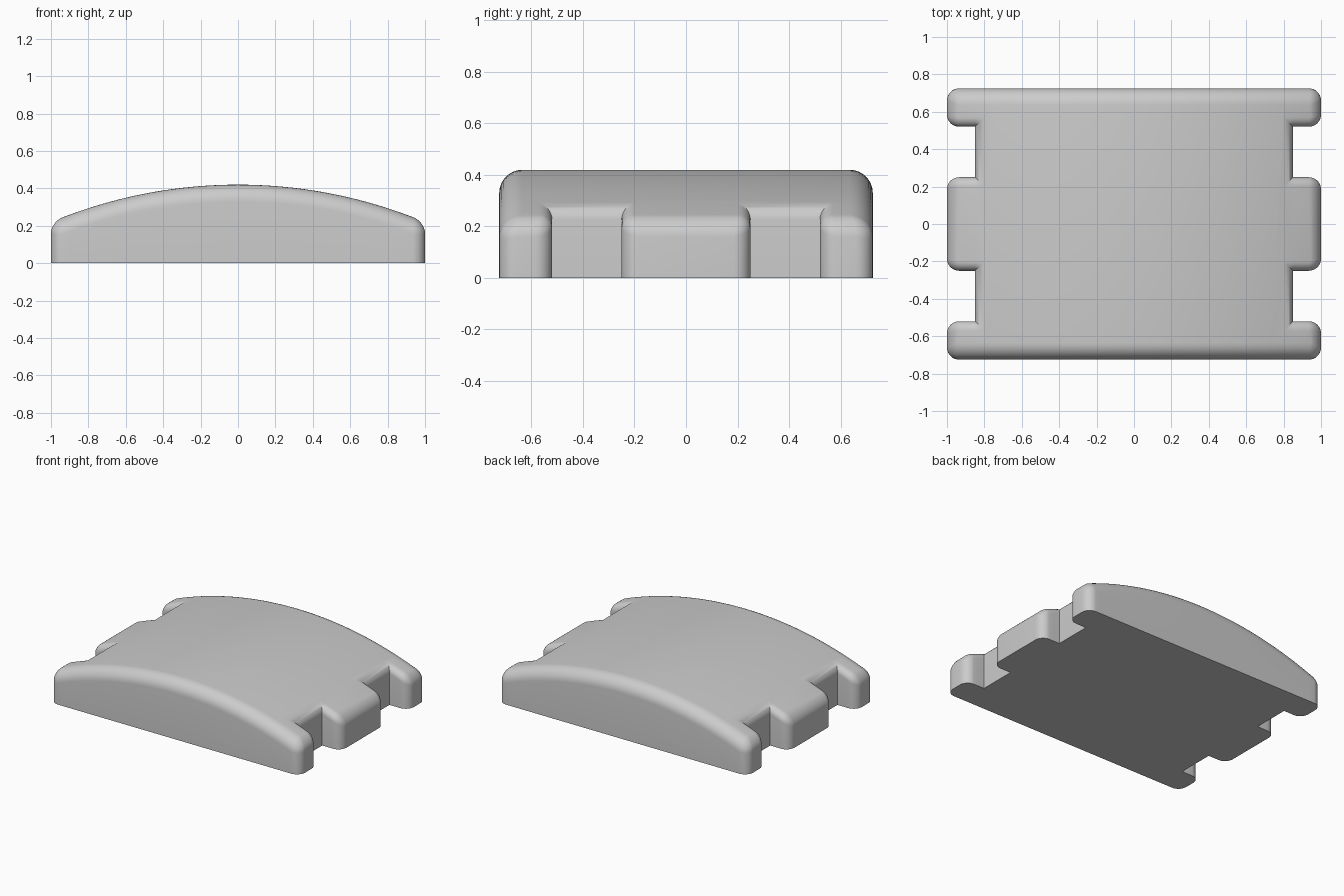
import bpy, bmesh
from math import sin, cos, pi, sqrt
from mathutils import Vector

if "Cube" in bpy.data.objects:
    bpy.data.objects.remove(bpy.data.objects["Cube"])

CROWN, ARC_R = 0.42, 2.6             # crown height and radius of the arched top
CORNER = 0.065                       # plan radius of the outer corners
LONG, END, SIDE = 0.09, 0.06, 0.05   # top edge rounding per kind of edge
STEPS, FLOOR = 8, -1.0


def arch(x):
    return CROWN - ARC_R + sqrt(ARC_R ** 2 - x * x)


# Plan outline, counter-clockwise: corner, then rounding of the edge leaving it
quarter = [(1, 0.725), (1, 0.52), (0.85, 0.52), (0.85, 0.25), (1, 0.25)]
right = [(x, -y) for x, y in quarter] + quarter[::-1]
outline = [Vector(p) for p in right + [(-x, -y) for x, y in right]]
count = len(outline)
rounding = []
for i, p in enumerate(outline):
    q = outline[(i + 1) % count]
    if abs(p.y - q.y) < 0.001:
        rounding.append(LONG if abs(p.y) > 0.7 else SIDE)
    else:
        rounding.append(END if abs(p.x) > 0.9 else SIDE)


def ring(angle):
    """Points of the rounded outline, moved inward and down by the edge rounding."""
    inset, drop = 1 - cos(angle), 1 - sin(angle)
    radius = max(CORNER * cos(angle), 0.004)
    points = []
    for i, p in enumerate(outline):
        before = (p - outline[i - 1]).normalized()
        after = (outline[(i + 1) % count] - p).normalized()
        r0, r1 = rounding[i - 1], rounding[i]
        n0, n1 = Vector((-before.y, before.x)), Vector((-after.y, after.x))
        c = p + n0 * r0 * inset + n1 * r1 * inset
        if before.cross(after) < 0:          # inner corners stay sharp
            points.append((c.x, c.y, -drop * r0))
            continue
        centre = c + (n0 + n1) * radius
        for k in range(STEPS + 1):
            t = k / STEPS
            v = centre - (n0 * cos(t * pi / 2) + n1 * sin(t * pi / 2)) * radius
            points.append((v.x, v.y, -drop * (r0 + (r1 - r0) * t)))
    return points


# Stack of rings: floor, top of the wall, then the rounded edge
bm = bmesh.new()
levels = [[(x, y, FLOOR) for x, y, z in ring(0)]]
levels += [ring(k / STEPS * pi / 2) for k in range(STEPS + 1)]
rings = [[bm.verts.new(p) for p in level] for level in levels]
for low, high in zip(rings, rings[1:]):
    for i in range(len(low)):
        j = (i + 1) % len(low)
        bm.faces.new((low[i], low[j], high[j], high[i]))
bm.faces.new(rings[-1])
bm.faces.new(rings[0][::-1])

# Slice across the width, then bend the top into its arch
slices = 40
for k in range(1, slices):
    geom = bm.verts[:] + bm.edges[:] + bm.faces[:]
    bmesh.ops.bisect_plane(bm, geom=geom, dist=0.00001,
                           plane_co=(2 * k / slices - 1, 0, 0), plane_no=(1, 0, 0))
for v in bm.verts:
    v.co.z = 0 if v.co.z < FLOOR + 0.01 else v.co.z + arch(v.co.x)
bmesh.ops.recalc_face_normals(bm, faces=bm.faces[:])

mesh = bpy.data.meshes.new("arched_block")
bm.to_mesh(mesh)
bm.free()
block = bpy.data.objects.new("arched_block", mesh)
bpy.context.collection.objects.link(block)

# Plain grey
grey = bpy.data.materials.new("light_grey")
grey.use_nodes = True
colour = (0.6, 0.6, 0.6, 1)
grey.diffuse_color = colour
grey.node_tree.nodes["Principled BSDF"].inputs["Base Color"].default_value = colour
mesh.materials.append(grey)

bpy.context.view_layer.objects.active = block
block.select_set(True)
bpy.ops.object.shade_smooth_by_angle(angle=0.6)
